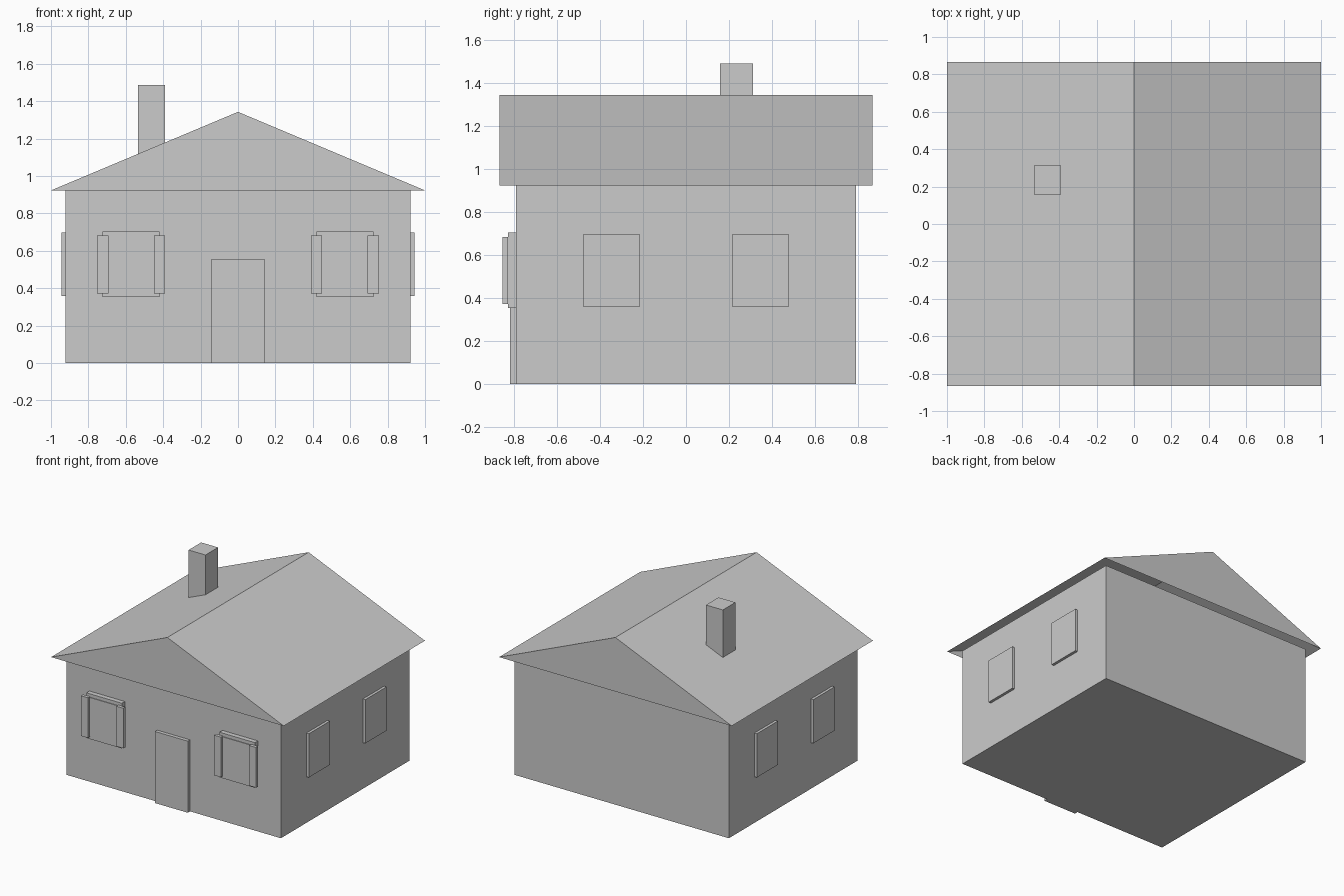
import bpy

cube = bpy.data.objects.get("Cube")
if cube:
    bpy.data.objects.remove(cube, do_unlink=True)

# One plain grey for the whole house
grey = bpy.data.materials.new("plain_grey")
grey.use_nodes = True
colour = (0.6, 0.6, 0.6, 1)
grey.diffuse_color = colour
grey.node_tree.nodes["Principled BSDF"].inputs["Base Color"].default_value = colour


def add_mesh(name, verts, faces):
    mesh = bpy.data.meshes.new(name)
    mesh.from_pydata(verts, [], faces)
    mesh.materials.append(grey)
    obj = bpy.data.objects.new(name, mesh)
    bpy.context.collection.objects.link(obj)
    return obj


def box(name, xs, ys, zs):
    """Box between sorted limits on each axis."""
    (x0, x1), (y0, y1), (z0, z1) = sorted(xs), sorted(ys), sorted(zs)
    verts = [(x, y, z) for z in (z0, z1)
             for x, y in ((x0, y0), (x1, y0), (x1, y1), (x0, y1))]
    sides = [(i, (i + 1) % 4, (i + 1) % 4 + 4, i + 4) for i in range(4)]
    return add_mesh(name, verts, [(3, 2, 1, 0), (4, 5, 6, 7)] + sides)


WALL_X, WALL_Y, EAVE = 0.922, 0.79, 0.923
RIDGE, ROOF_Y = 1.343, 0.867

# Walls
box("walls", (-WALL_X, WALL_X), (-WALL_Y, WALL_Y), (0, EAVE))

# Gabled roof shell, open underneath
profile = [(-1, EAVE), (1, EAVE), (0, RIDGE)]
add_mesh("roof",
         [(x, y, z) for y in (-ROOF_Y, ROOF_Y) for x, z in profile],
         [(0, 1, 2), (5, 4, 3), (1, 4, 5, 2), (0, 2, 5, 3)])

# Chimney, sunk into the roof slope
box("chimney", (-0.535, -0.39), (0.158, 0.312), (1.0, 1.488))

# Front door
box("door", (-0.141, 0.141), (-0.818, -WALL_Y), (0, 0.556))

for side, s in (("left", 1), ("right", -1)):
    # Front window: frame, pane and two shutters standing proud of it
    box(f"{side}_front_window_frame", (s * 0.42, s * 0.724),
        (-0.827, -WALL_Y), (0.353, 0.704))
    box(f"{side}_front_window_pane", (s * 0.449, s * 0.693),
        (-0.832, -0.827), (0.374, 0.678))
    for part, x0, x1 in (("inner", 0.389, 0.449), ("outer", 0.693, 0.753)):
        box(f"{side}_{part}_shutter", (s * x0, s * x1),
            (-0.852, -0.827), (0.371, 0.683))
    # Two windows on each side wall
    for place, t in (("rear", 1), ("forward", -1)):
        box(f"{side}_{place}_side_window", (s * WALL_X, s * 0.943),
            (t * 0.217, t * 0.477), (0.358, 0.698))
